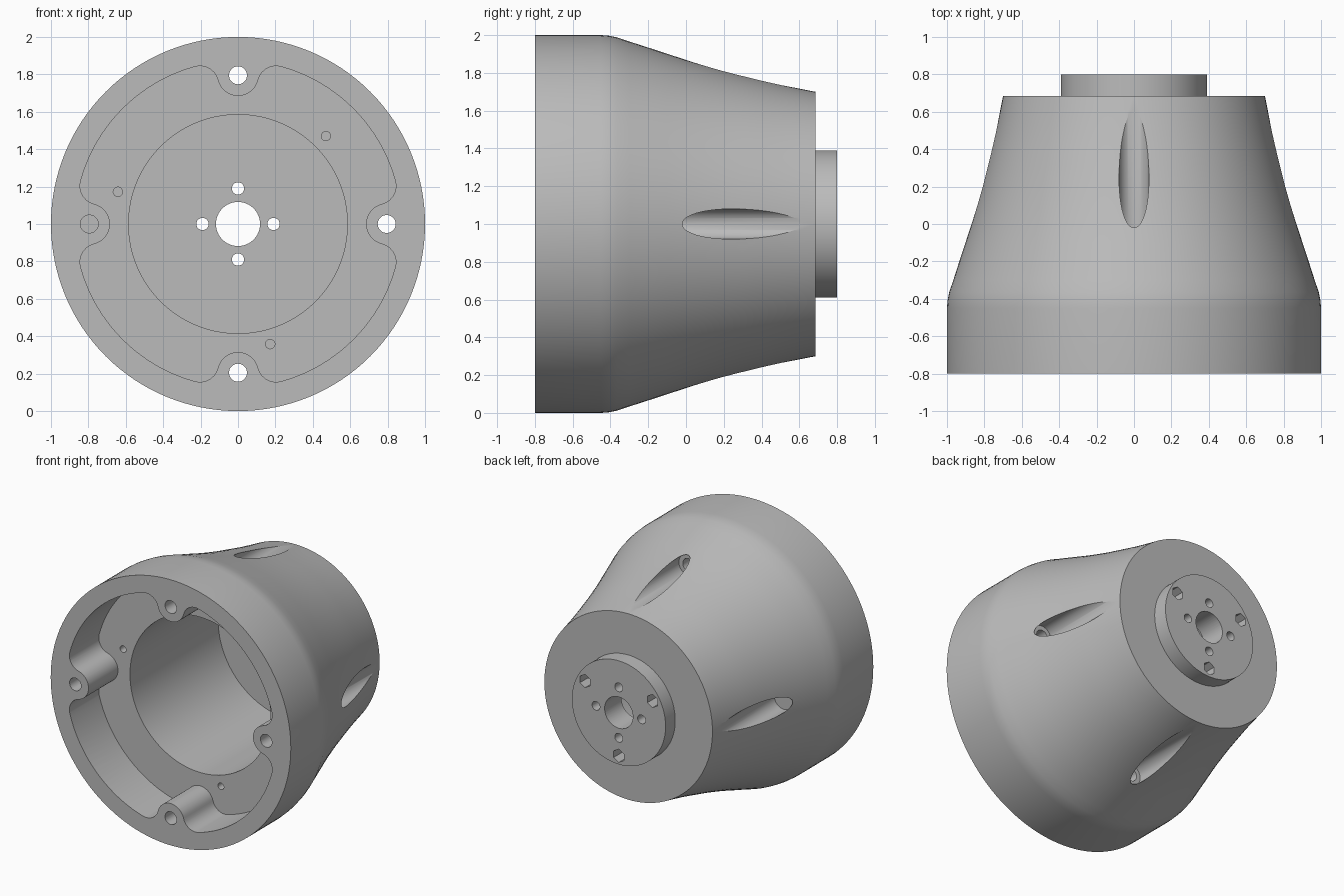
import bpy, bmesh
from math import sin, cos, radians, degrees, atan2, sqrt, pi, tau
from mathutils import Vector, Matrix

cube = bpy.data.objects.get("Cube")
if cube:
    bpy.data.objects.remove(cube, do_unlink=True)

grey = bpy.data.materials.new("light grey")
grey.use_nodes = True
colour = (0.5, 0.5, 0.5, 1)
grey.diffuse_color = colour
grey.node_tree.nodes["Principled BSDF"].inputs["Base Color"].default_value = colour

FRONT, SHOULDER, BACK = -0.8, 0.685, 0.8
OPEN = 0.1          # how far cutters reach past a face


def add_object(name, bm):
    bmesh.ops.recalc_face_normals(bm, faces=bm.faces)
    mesh = bpy.data.meshes.new(name)
    bm.to_mesh(mesh)
    bm.free()
    mesh.materials.append(grey)
    obj = bpy.data.objects.new(name, mesh)
    bpy.context.collection.objects.link(obj)
    return obj


def arc(cx, cz, r, start, end, steps):
    """Points on an arc, angles in degrees."""
    angles = [radians(start + (end - start) * i / steps) for i in range(steps + 1)]
    return [Vector((cx + r * cos(a), cz + r * sin(a))) for a in angles]


def prism(name, outline, y0, y1):
    """Extrude an outline in the x-z plane along y."""
    bm = bmesh.new()
    face = bm.faces.new([bm.verts.new((p.x, y0, p.y + 1)) for p in outline])
    grown = bmesh.ops.extrude_face_region(bm, geom=[face])["geom"]
    bmesh.ops.translate(bm, vec=(0, y1 - y0, 0),
                        verts=[g for g in grown if isinstance(g, bmesh.types.BMVert)])
    return add_object(name, bm)


def cut(target, cutter):
    cutter.hide_render = True
    mod = target.modifiers.new("cut", "BOOLEAN")
    mod.operation, mod.solver, mod.object = "DIFFERENCE", "EXACT", cutter
    bpy.context.view_layer.objects.active = target
    bpy.ops.object.modifier_apply(modifier=mod.name)
    bpy.data.objects.remove(cutter, do_unlink=True)


def drill(target, radius, y0, y1, ring=0, angles=(0,), sides=32, turn=0):
    """Cut holes parallel to the axis, placed on a ring."""
    for a in angles:
        x, z = ring * cos(radians(a)), ring * sin(radians(a))
        outline = arc(x, z, radius, turn, turn + 360, sides)[:-1]
        cut(target, prism("hole_cutter", outline, y0, y1))


# Turned body: cylindrical rim, flowing taper, rear spigot
profile = [(0, FRONT), (1, FRONT), (1, -0.45), (0.997, -0.41), (0.988, -0.365),
           (0.966, -0.3), (0.934, -0.2), (0.901, -0.1), (0.869, 0), (0.84, 0.1),
           (0.812, 0.2), (0.787, 0.3), (0.762, 0.4), (0.738, 0.5), (0.717, 0.6),
           (0.7, SHOULDER), (0.39, SHOULDER), (0.39, BACK), (0, BACK)]
bm = bmesh.new()
verts = [bm.verts.new((r, y, 1)) for r, y in profile]
edges = [bm.edges.new(pair) for pair in zip(verts, verts[1:])]
bmesh.ops.spin(bm, geom=verts + edges, cent=(0, 0, 1), axis=(0, 1, 0),
               angle=tau, steps=128, use_duplicate=False)
bmesh.ops.remove_doubles(bm, verts=bm.verts, dist=0.0005)
housing = add_object("housing", bm)

# Front pocket, flowing around four screw bosses
WALL, BOLT_RING, BOSS, FILLET = 0.872, 0.795, 0.11, 0.1
reach, gap = WALL - FILLET, BOSS + FILLET
fu = (reach ** 2 - gap ** 2 + BOLT_RING ** 2) / (2 * BOLT_RING)
fv = sqrt(reach ** 2 - fu ** 2)
lean = degrees(atan2(fv, fu))
side = degrees(atan2(fv, fu - BOLT_RING))
quarter = (arc(fu, -fv, FILLET, -lean, 180 - side, 10)
           + arc(BOLT_RING, 0, BOSS, 360 - side, side, 20)[1:]
           + arc(fu, fv, FILLET, side - 180, lean, 10)[1:]
           + arc(0, 0, WALL, lean, 90 - lean, 20)[1:-1])
outline = [Matrix.Rotation(k * pi / 2, 2) @ p for k in range(4) for p in quarter]
cut(housing, prism("pocket_cutter", outline, FRONT - OPEN, -0.45))

# Main bore and shaft hole
drill(housing, 0.585, FRONT - OPEN, 0.6, sides=96)
drill(housing, 0.118, 0.5, BACK + OPEN, sides=48)

# Screw holes through the bosses, with head channels scooped from the taper
cross = (0, 90, 180, 270)
drill(housing, 0.048, FRONT - OPEN, 0.2, BOLT_RING, cross)
drill(housing, 0.08, -0.03, BACK + OPEN, BOLT_RING, cross, sides=48)

# Small holes around the shaft, blind holes in the ledge, hexagonal nut pockets
drill(housing, 0.033, 0.5, BACK + OPEN, 0.19, cross, sides=24)
drill(housing, 0.025, -0.5, -0.3, 0.665, (45, 165, 285), sides=24)
drill(housing, 0.05, 0.7, BACK + OPEN, 0.325, (30, 150, 270), sides=6, turn=30)

# Smooth curved walls, crisp machined edges
bpy.ops.object.select_all(action="DESELECT")
housing.select_set(True)
bpy.context.view_layer.objects.active = housing
bpy.ops.object.shade_smooth_by_angle(angle=radians(25))
